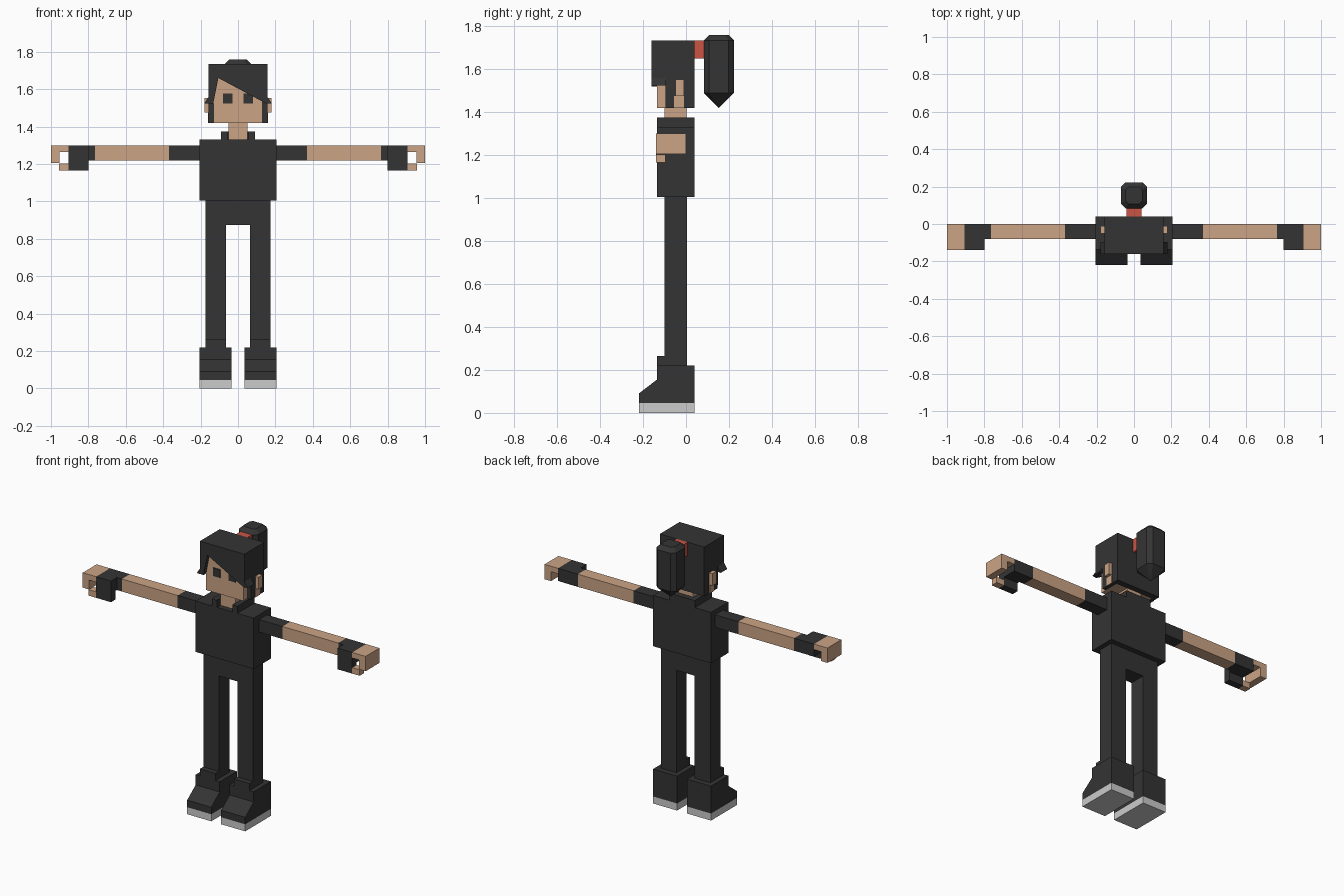
import bpy, bmesh, math

if "Cube" in bpy.data.objects:
    bpy.data.objects.remove(bpy.data.objects["Cube"])


def material(name, color):
    m = bpy.data.materials.new(name)
    m.diffuse_color = (*color, 1)
    m.use_nodes = True
    m.node_tree.nodes["Principled BSDF"].inputs["Base Color"].default_value = m.diffuse_color
    return m


DARK = material("charcoal", (0.034, 0.034, 0.034))
SKIN = material("skin", (0.60, 0.37, 0.235))
SOLE = material("light grey", (0.60, 0.60, 0.60))
RED = material("red", (0.60, 0.09, 0.06))


def finish(name, bm, mat):
    bmesh.ops.recalc_face_normals(bm, faces=bm.faces)
    me = bpy.data.meshes.new(name)
    bm.to_mesh(me)
    bm.free()
    me.materials.append(mat)
    ob = bpy.data.objects.new(name, me)
    bpy.context.collection.objects.link(ob)
    return ob


def prism(name, mat, profile, axis, lo, hi, mirror=False):
    """Extrude a 2D profile along x (profile is y,z) or y (profile is x,z)."""
    for s, side in ((1, "_left"), (-1, "_right")) if mirror else ((1, ""),):
        bm = bmesh.new()
        rings = []
        for t in (lo, hi):
            pts = [(t, a, b) if axis == "x" else (a, t, b) for a, b in profile]
            rings.append([bm.verts.new((s * x, y, z)) for x, y, z in pts])
        a, b = rings
        bm.faces.new(a)
        bm.faces.new(b)
        for i in range(len(a)):
            j = (i + 1) % len(a)
            bm.faces.new((a[i], a[j], b[j], b[i]))
        finish(name + side, bm, mat)


def box(name, mat, x, y, z, mirror=False):
    rect = [(y[0], z[0]), (y[1], z[0]), (y[1], z[1]), (y[0], z[1])]
    prism(name, mat, rect, "x", x[0], x[1], mirror)


# Shoes and legs
box("shoe_sole", SOLE, (0.035, 0.205), (-0.22, 0.04), (0, 0.045), True)
prism("shoe", DARK, [(-0.22, 0.045), (0.04, 0.045), (0.04, 0.22), (-0.135, 0.22),
                     (-0.135, 0.155), (-0.22, 0.09)], "x", 0.035, 0.205, True)
box("shoe_tongue", DARK, (0.065, 0.175), (-0.135, -0.1), (0.2, 0.265), True)
prism("trousers", DARK, [(-0.175, 0.21), (-0.065, 0.21), (-0.065, 0.875), (0.065, 0.875),
                         (0.065, 0.21), (0.175, 0.21), (0.175, 1.005), (-0.175, 1.005)],
      "y", -0.1, 0.005)

# Torso, collar and neck
box("torso", DARK, (-0.205, 0.205), (-0.135, 0.04), (1.005, 1.33))
box("collar_side", DARK, (0.055, 0.09), (-0.135, 0.04), (1.33, 1.375), True)
box("collar_back", DARK, (-0.055, 0.055), (0.005, 0.04), (1.33, 1.375))
box("neck", SKIN, (-0.052, 0.052), (-0.1, 0.003), (1.33, 1.43))

# Arms and half-gloved hands
ARM_Y, ARM_Z = (-0.08, 0.0), (1.22, 1.30)
box("sleeve", DARK, (0.205, 0.37), ARM_Y, ARM_Z, True)
box("arm", SKIN, (0.37, 0.765), ARM_Y, ARM_Z, True)
box("glove_cuff", DARK, (0.765, 0.80), ARM_Y, ARM_Z, True)
box("glove_palm", DARK, (0.80, 0.905), (-0.14, 0.0), ARM_Z, True)
box("glove_thumb", DARK, (0.80, 0.905), (-0.14, -0.095), (1.165, 1.22), True)
prism("fingers", SKIN, [(0.905, 1.265), (0.955, 1.265), (0.955, 1.205), (1.0, 1.205),
                        (1.0, 1.30), (0.905, 1.30)], "y", -0.14, 0.0, True)
box("thumb", SKIN, (0.905, 0.958), (-0.14, -0.095), (1.165, 1.203), True)

# Head, eyes and ears
box("face", SKIN, (-0.132, 0.132), (-0.135, 0.0), (1.42, 1.70))
box("eye", DARK, (0.03, 0.08), (-0.139, -0.135), (1.525, 1.578), True)
box("ear", SKIN, (0.155, 0.18), (-0.05, -0.01), (1.475, 1.552), True)
box("ear_lobe", SKIN, (0.155, 0.161), (-0.055, -0.01), (1.42, 1.475), True)

# Hair cap, side locks, back and slanted fringe
box("hair_top", DARK, (-0.157, 0.157), (-0.135, 0.04), (1.66, 1.735))
prism("hair_side", DARK, [(-0.135, 1.55), (-0.095, 1.55), (-0.095, 1.42), (0.04, 1.42),
                          (0.04, 1.66), (-0.135, 1.66)], "x", 0.132, 0.157, True)
box("hair_back", DARK, (-0.132, 0.132), (0.0, 0.04), (1.42, 1.66))
prism("fringe", DARK, [(-0.157, 1.735), (-0.157, 1.525), (-0.132, 1.525), (-0.105, 1.66),
                       (0.157, 1.52), (0.157, 1.735)], "y", -0.16, -0.135)
prism("fringe_tip", DARK, [(0.157, 1.56), (0.157, 1.525), (0.18, 1.525)],
      "y", -0.16, -0.095, True)

# Hair tie and ponytail
box("hair_tie", RED, (-0.04, 0.04), (0.04, 0.09), (1.65, 1.735))


def octagon(bm, r, cut, z):
    pts = [(r, cut), (cut, r), (-cut, r), (-r, cut), (-r, -cut), (-cut, -r), (cut, -r), (r, -cut)]
    return [bm.verts.new((x, y + 0.153, z)) for x, y in pts]


bm = bmesh.new()
top = octagon(bm, 0.045, 0.03, 1.76)
upper = octagon(bm, 0.07, 0.045, 1.735)
lower = octagon(bm, 0.07, 0.045, 1.49)
tip = bm.verts.new((0, 0.153, 1.42))
bm.faces.new(top)
for i in range(8):
    j = (i + 1) % 8
    bm.faces.new((top[i], top[j], upper[j], upper[i]))
    bm.faces.new((upper[i], upper[j], lower[j], lower[i]))
    bm.faces.new((lower[i], lower[j], tip))
finish("ponytail", bm, DARK)
